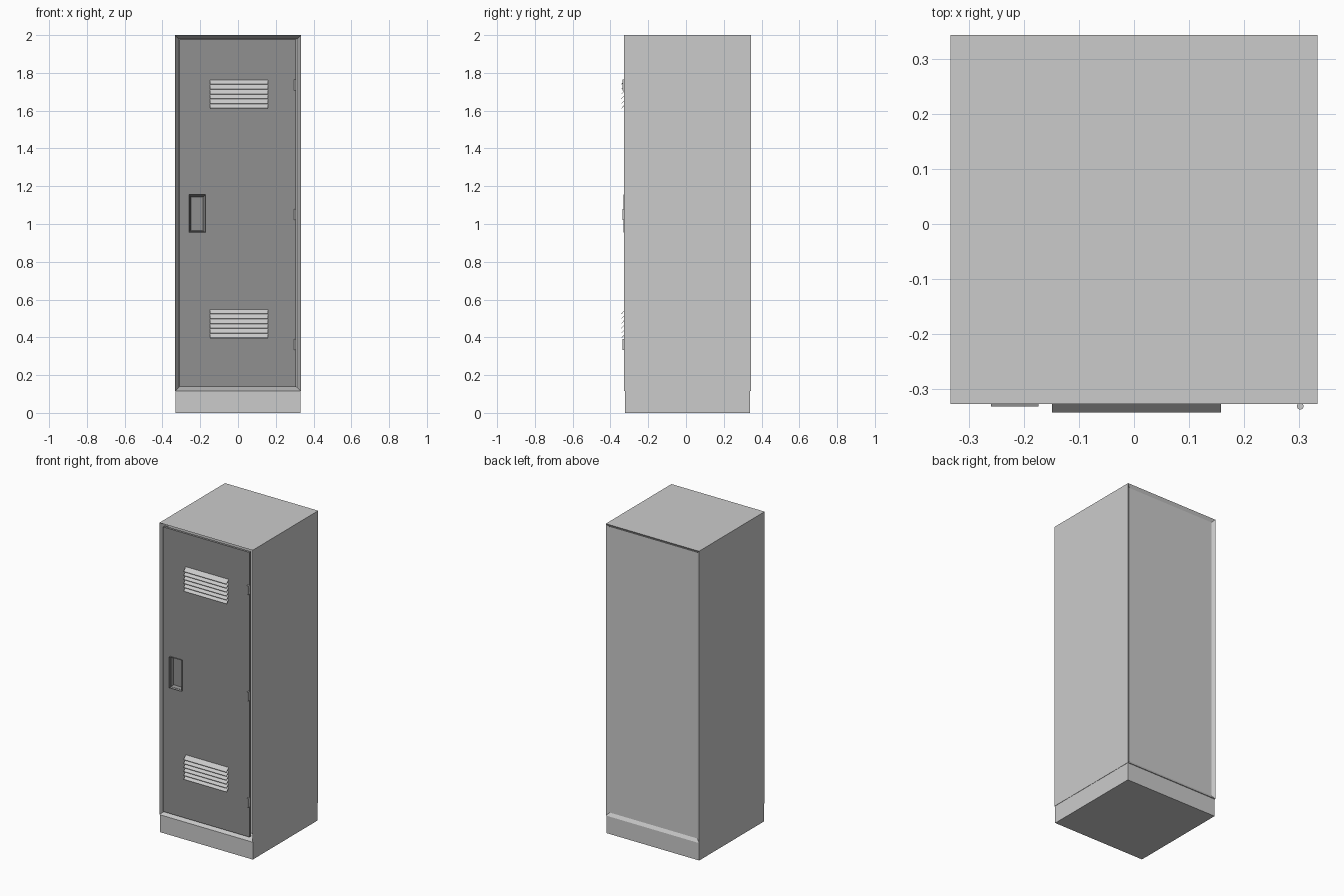
import bpy, bmesh
from mathutils import Vector

if "Cube" in bpy.data.objects:
    bpy.data.objects.remove(bpy.data.objects["Cube"])


def finish(name, bm, mat=None):
    bmesh.ops.recalc_face_normals(bm, faces=bm.faces)
    me = bpy.data.meshes.new(name)
    bm.to_mesh(me)
    bm.free()
    ob = bpy.data.objects.new(name, me)
    bpy.context.collection.objects.link(ob)
    if mat:
        me.materials.append(mat)
    return ob


def box_bm(lo, hi):
    bm = bmesh.new()
    bmesh.ops.create_cube(bm, size=1)
    lo, hi = Vector(lo), Vector(hi)
    for v in bm.verts:
        v.co = (lo + hi) / 2 + v.co * (hi - lo)
    bm.normal_update()
    return bm


def recess(bm, side, border, depth):
    """Inset the -y (side=-1) or +y (side=1) face and push it inwards."""
    face = next(f for f in bm.faces if f.normal.y * side > 0.9)
    bmesh.ops.inset_region(bm, faces=[face], thickness=border, use_even_offset=True)
    for v in face.verts:
        v.co.y -= side * depth
    bm.normal_update()


dark = bpy.data.materials.new("dark_grey")
dark.diffuse_color = (0.28, 0.28, 0.28, 1)
dark.use_nodes = True
dark.node_tree.nodes["Principled BSDF"].inputs["Base Color"].default_value = dark.diffuse_color

# Plinth
finish("base", box_bm((-0.331, -0.322, 0), (0.331, 0.338, 0.115)))

# Cabinet with a door opening in front and a sunk back panel
body = box_bm((-0.333, -0.327, 0.115), (0.333, 0.343, 2.0))
recess(body, -1, 0.021, 0.06)
recess(body, 1, 0.02, 0.012)
finish("cabinet", body)

# Door with a pocket cut for the handle
door = finish("door", box_bm((-0.31, -0.321, 0.138), (0.307, -0.305, 1.977)), dark)
cutter = finish("handle_cutter", box_bm((-0.255, -0.36, 0.96), (-0.178, -0.28, 1.15)))
cutter.hide_render = True
cutter.hide_set(True)
cut = door.modifiers.new("pocket", 'BOOLEAN')
cut.operation = 'DIFFERENCE'
cut.object = cutter

# Recessed handle cup
cup = box_bm((-0.26, -0.331, 0.955), (-0.173, -0.295, 1.155))
recess(cup, -1, 0.011, 0.03)
finish("handle_cup", cup, dark)

# Louvre slats, sloping down and outwards
for label, z0 in (("lower", 0.395), ("upper", 1.61)):
    for i in range(6):
        z = z0 + i * 0.0255
        bm = bmesh.new()
        profile = [(-0.342, z), (-0.342, z + 0.003), (-0.318, z + 0.029), (-0.318, z + 0.026)]
        face = bm.faces.new([bm.verts.new((-0.149, y, h)) for y, h in profile])
        ext = bmesh.ops.extrude_face_region(bm, geom=[face])
        for v in ext["geom"]:
            if isinstance(v, bmesh.types.BMVert):
                v.co.x = 0.158
        finish(f"{label}_louvre_{i + 1}", bm)

# Hinge barrels
for i, z in enumerate((0.363, 1.05, 1.737)):
    bpy.ops.mesh.primitive_cylinder_add(vertices=16, radius=0.006, depth=0.058,
                                        location=(0.302, -0.331, z))
    bpy.context.object.name = f"hinge_{i + 1}"
    bpy.ops.object.shade_smooth_by_angle()
    finish(f"hinge_leaf_{i + 1}", box_bm((0.297, -0.329, z - 0.029), (0.307, -0.318, z + 0.029)))
